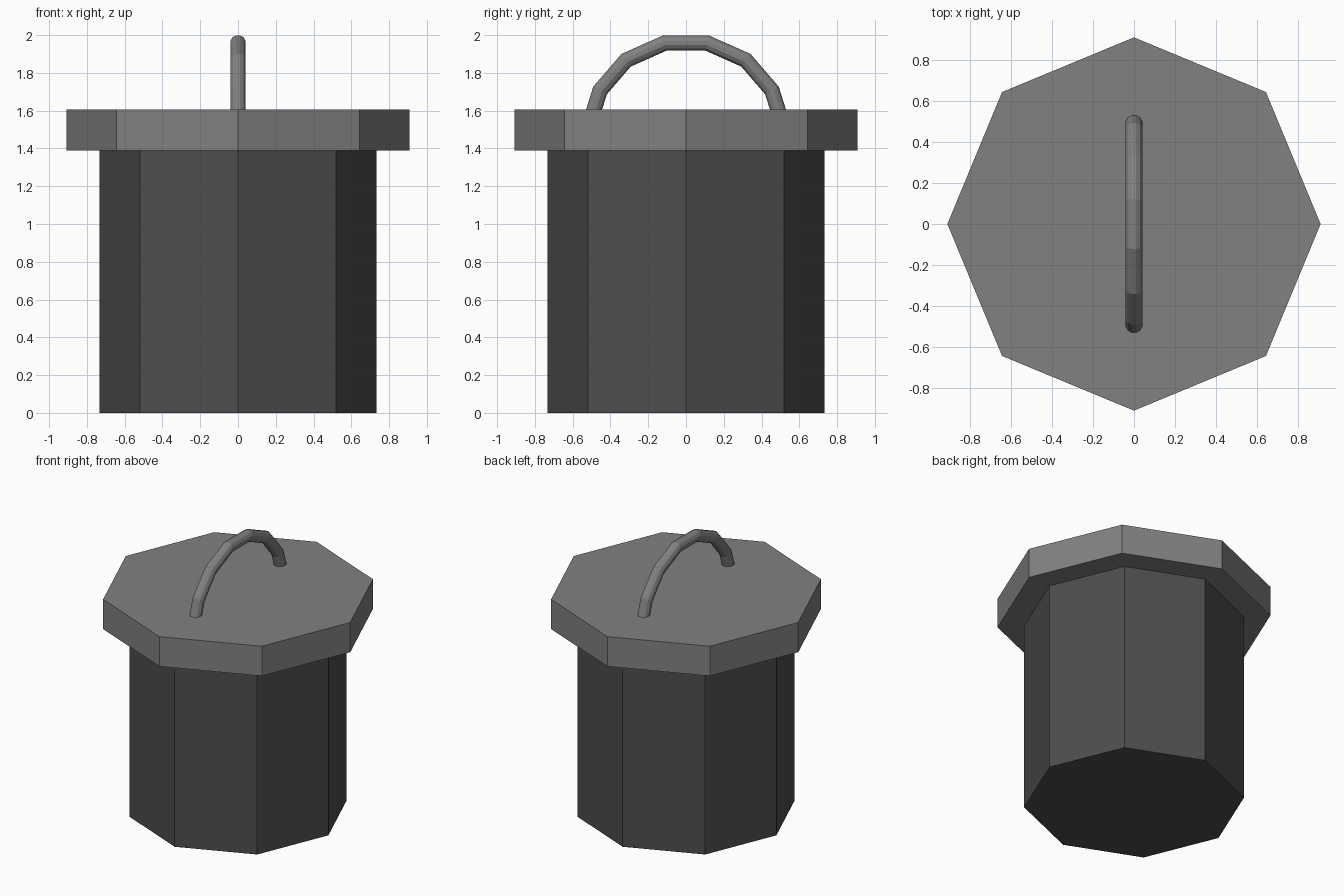
import bpy, bmesh, math
from mathutils import Vector

if "Cube" in bpy.data.objects:
    bpy.data.objects.remove(bpy.data.objects["Cube"])


def grey(name, v):
    m = bpy.data.materials.new(name)
    m.diffuse_color = (v, v, v, 1)
    m.use_nodes = True
    m.node_tree.nodes["Principled BSDF"].inputs["Base Color"].default_value = m.diffuse_color
    return m


dark = grey("dark_grey", 0.075)
light = grey("light_grey", 0.22)


def octagon(name, radius, z0, z1, mat):
    bpy.ops.mesh.primitive_cylinder_add(vertices=8, radius=radius, depth=z1 - z0,
                                        location=(0, 0, (z0 + z1) / 2))
    ob = bpy.context.object
    ob.name = name
    ob.data.materials.append(mat)


def tube(name, path, radius, sides, mat):
    """Sweep a mitred round section along a path in the YZ plane."""
    pts = [Vector((0, y, z)) for y, z in path]
    bm = bmesh.new()
    rings = []
    for i, p in enumerate(pts):
        a = (p - pts[max(i - 1, 0)]).normalized()
        b = (pts[min(i + 1, len(pts) - 1)] - p).normalized()
        t = (a + b).normalized()
        n = Vector((0, -t.z, t.y))
        miter = 1 / max(t.dot(a), t.dot(b))
        ring = []
        for k in range(sides):
            ang = 2 * math.pi * (k + 0.5) / sides
            ring.append(bm.verts.new(p + Vector((radius * math.cos(ang), 0, 0))
                                     + n * radius * miter * math.sin(ang)))
        rings.append(ring)
    for r, s in zip(rings, rings[1:]):
        for k in range(sides):
            j = (k + 1) % sides
            bm.faces.new((r[k], r[j], s[j], s[k]))
    bm.faces.new(rings[0])
    bm.faces.new(rings[-1])
    bmesh.ops.recalc_face_normals(bm, faces=bm.faces)
    me = bpy.data.meshes.new(name)
    bm.to_mesh(me)
    bm.free()
    me.materials.append(mat)
    bpy.context.collection.objects.link(bpy.data.objects.new(name, me))


# Bin body and overhanging lid
octagon("bin_body", 0.732, 0.0, 1.39, dark)
octagon("lid", 0.909, 1.388, 1.606, light)

# Arched handle, mirrored front to back, ends sunk into the lid
half = [(0.112, 1.958), (0.317, 1.867), (0.455, 1.707), (0.52, 1.5)]
path = [(-y, z) for y, z in reversed(half)] + half
tube("lid_handle", path, 0.042, 12, light)
